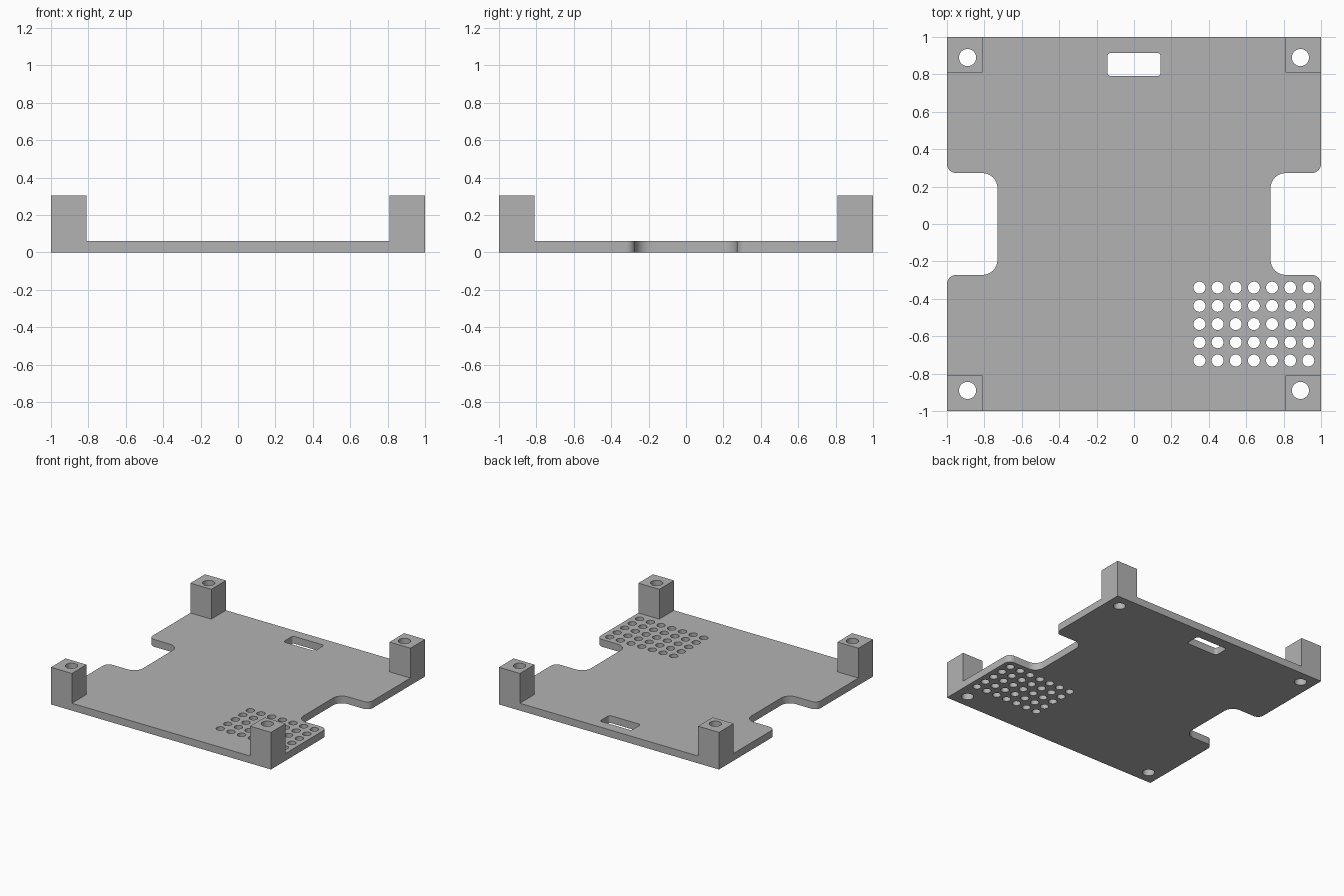
import bpy, bmesh
from math import sin, cos, pi, radians

cube = bpy.data.objects.get("Cube")
if cube:
    bpy.data.objects.remove(cube, do_unlink=True)

PLATE_TOP, POST_TOP = 0.06, 0.305
POST_INNER, HOLE_AT, HOLE_R = 0.81, 0.89, 0.046
NOTCH_X, NOTCH_Y = 0.73, 0.272
CORNERS = [(1, 1), (-1, 1), (-1, -1), (1, -1)]

grey = bpy.data.materials.new("plain_grey")
grey.use_nodes = True
colour = (0.45, 0.45, 0.45, 1)
grey.diffuse_color = colour
grey.node_tree.nodes["Principled BSDF"].inputs["Base Color"].default_value = colour


def arc(cx, cy, r, start, end, steps=8):
    angles = [radians(start + (end - start) * i / steps) for i in range(steps + 1)]
    return [(cx + r * cos(a), cy + r * sin(a)) for a in angles]


def circle(cx, cy, r, sides=32):
    return arc(cx, cy, r, 0, 360, sides)[:-1]


def rectangle(x0, y0, x1, y1):
    return [(x0, y0), (x1, y0), (x1, y1), (x0, y1)]


def prisms(name, outlines, z0, z1):
    """One object holding an upright prism for each counter-clockwise outline."""
    bm = bmesh.new()
    for outline in outlines:
        low = [bm.verts.new((x, y, z0)) for x, y in outline]
        high = [bm.verts.new((x, y, z1)) for x, y in outline]
        bm.faces.new(low[::-1])
        bm.faces.new(high)
        for i in range(len(low)):
            j = (i + 1) % len(low)
            bm.faces.new((low[i], low[j], high[j], high[i]))
    mesh = bpy.data.meshes.new(name)
    bm.to_mesh(mesh)
    bm.free()
    mesh.materials.append(grey)
    obj = bpy.data.objects.new(name, mesh)
    bpy.context.collection.objects.link(obj)
    return obj


def combine(target, tool, operation):
    mod = target.modifiers.new(tool.name, 'BOOLEAN')
    mod.operation, mod.solver, mod.object = operation, 'EXACT', tool
    bpy.context.view_layer.objects.active = target
    bpy.ops.object.modifier_apply(modifier=mod.name)
    bpy.data.objects.remove(tool, do_unlink=True)


# Plate outline: square with a rounded notch in each side
ro, ri = 0.05, 0.08
half = [(1, -1)]
half += arc(1 - ro, -NOTCH_Y - ro, ro, 0, 90)
half += arc(NOTCH_X + ri, -NOTCH_Y + ri, ri, 270, 180)
half += [(x, -y) for x, y in reversed(half)]
plate = prisms("base_plate", [half + [(-x, -y) for x, y in half]], 0, PLATE_TOP)

# Corner posts
posts = prisms("corner_posts", [
    rectangle(min(sx, sx * POST_INNER), min(sy, sy * POST_INNER),
              max(sx, sx * POST_INNER), max(sy, sy * POST_INNER))
    for sx, sy in CORNERS], 0, POST_TOP)
combine(plate, posts, 'UNION')

# Through holes: posts, vent grid and rounded cable slot
holes = [circle(sx * HOLE_AT, sy * HOLE_AT, HOLE_R) for sx, sy in CORNERS]
holes += [circle(0.35 + 0.097 * i, -0.73 + 0.0975 * j, 0.032, 24)
          for i in range(7) for j in range(5)]
slot, r = [], 0.02
for k, (sx, sy) in enumerate(CORNERS):
    slot += arc(sx * (0.143 - r), 0.853 + sy * (0.062 - r), r, 90 * k, 90 * k + 90, 5)
holes.append(slot)
combine(plate, prisms("hole_cutters", holes, -0.1, POST_TOP + 0.1), 'DIFFERENCE')

# Smooth round walls, sharp edges
plate.name = "mounting_plate"
bpy.ops.object.select_all(action='DESELECT')
plate.select_set(True)
bpy.context.view_layer.objects.active = plate
bpy.ops.object.shade_smooth_by_angle(angle=radians(30))
